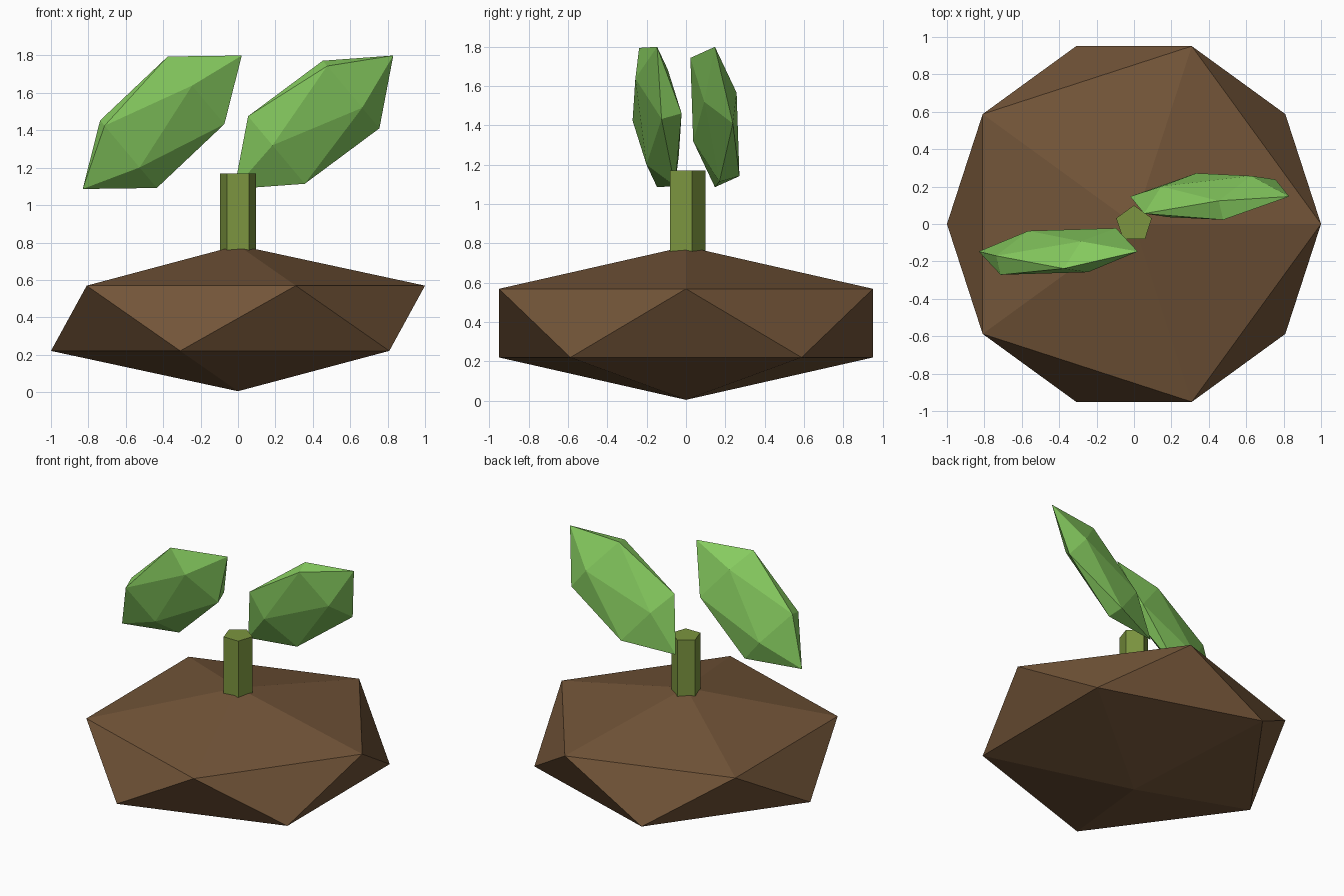
import bpy
import bmesh
from math import radians
from mathutils import Matrix, Vector

cube = bpy.data.objects.get("Cube")
if cube:
    bpy.data.objects.remove(cube, do_unlink=True)


def make_material(name, rgb):
    mat = bpy.data.materials.new(name)
    mat.use_nodes = True
    color = (*rgb, 1.0)
    mat.diffuse_color = color
    bsdf = mat.node_tree.nodes["Principled BSDF"]
    bsdf.inputs["Base Color"].default_value = color
    bsdf.inputs["Roughness"].default_value = 1.0
    return mat


def finish(bm, name, mat):
    bmesh.ops.recalc_face_normals(bm, faces=bm.faces)
    mesh = bpy.data.meshes.new(name)
    bm.to_mesh(mesh)
    bm.free()
    mesh.materials.append(mat)
    obj = bpy.data.objects.new(name, mesh)
    bpy.context.collection.objects.link(obj)
    return obj


def faceted_ball(name, mat, center, scale, rotation=Matrix.Identity(4)):
    """Stretched twenty-sided ball, flat shaded."""
    bm = bmesh.new()
    bmesh.ops.create_icosphere(bm, subdivisions=1, radius=1.0)
    matrix = Matrix.Translation(center) @ rotation @ Matrix.Diagonal((*scale, 1.0))
    bmesh.ops.transform(bm, matrix=matrix, verts=bm.verts)
    return finish(bm, name, mat)


soil_brown = make_material("soil brown", (0.17, 0.09, 0.04))
stem_olive = make_material("stem olive", (0.2, 0.3, 0.05))
leaf_green = make_material("leaf green", (0.24, 0.6, 0.115))

# Clod of earth
faceted_ball("soil_mound", soil_brown, Vector((0, 0, 0.395)), (1.118, 1.118, 0.39))

# Five-sided stem with one corner to the back
bm = bmesh.new()
bmesh.ops.create_cone(bm, cap_ends=True, segments=5, radius1=0.1, radius2=0.1, depth=0.6,
                      matrix=Matrix.Translation((0, 0, 0.87)))
finish(bm, "stem", stem_olive)

# Two leaves leaning the same way, one turned half round its own length
lean = Matrix.Rotation(radians(50), 4, 'Y')
for name, side, twist in (("left_leaf", 1, 20), ("right_leaf", -1, 200)):
    faceted_ball(name, leaf_green, Vector((side * 0.405, side * 0.147, 1.443)),
                 (0.298, 0.103, 0.555), lean @ Matrix.Rotation(radians(twist), 4, 'Z'))
